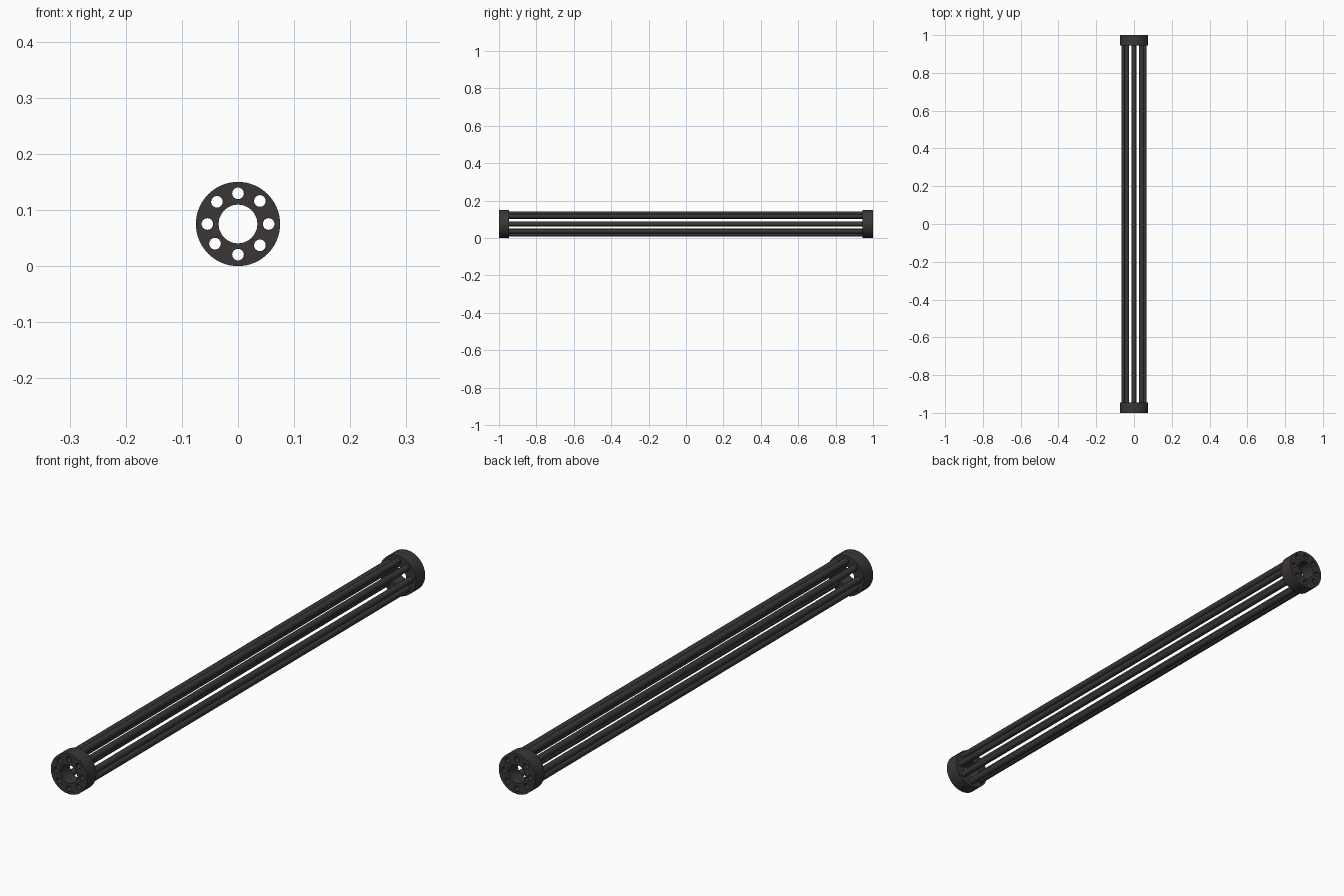
import bpy, math

if "Cube" in bpy.data.objects:
    bpy.data.objects.remove(bpy.data.objects["Cube"])

CZ = 0.075          # axis height
CAP = 0.055         # end cap length
ROD_R, HOLE_R = 0.0122, 0.0104
RODS = [(0, .0545), (.039, .041), (.0545, 0), (.039, -.038),
        (0, -.0545), (-.041, -.035), (-.0545, 0), (-.0375, .0395)]

mat = bpy.data.materials.new("charcoal")
mat.diffuse_color = (0.042, 0.037, 0.036, 1)
mat.use_nodes = True
mat.node_tree.nodes["Principled BSDF"].inputs["Base Color"].default_value = mat.diffuse_color


def plate(name, circles, y, length):
    """Extrude a filled outline of circles (x, z, radius, sides) along y."""
    cu = bpy.data.curves.new(name, 'CURVE')
    cu.dimensions = '2D'
    cu.fill_mode = 'BOTH'
    cu.extrude = length / 2
    for cx, cz, r, n in circles:
        sp = cu.splines.new('POLY')
        sp.points.add(n - 1)
        for i, p in enumerate(sp.points):
            a = 2 * math.pi * i / n
            p.co = (cx + r * math.cos(a), cz + r * math.sin(a), 0, 1)
        sp.use_cyclic_u = True
    ob = bpy.data.objects.new(name, cu)
    bpy.context.collection.objects.link(ob)
    ob.location = (0, y, CZ)
    ob.rotation_euler = (math.pi / 2, 0, 0)
    bpy.ops.object.select_all(action='DESELECT')
    ob.select_set(True)
    bpy.context.view_layer.objects.active = ob
    bpy.ops.object.convert(target='MESH')
    ob = bpy.context.object
    ob.data.materials.clear()
    ob.data.materials.append(mat)
    bpy.ops.object.mode_set(mode='EDIT')
    bpy.ops.mesh.select_all(action='SELECT')
    bpy.ops.mesh.remove_doubles(threshold=0.00001)
    bpy.ops.mesh.normals_make_consistent(inside=False)
    bpy.ops.object.mode_set(mode='OBJECT')
    bpy.ops.object.shade_smooth_by_angle(angle=math.radians(35))
    return ob


# end caps: rings with a central bore and eight rod sockets
for name, s in (("front_cap", -1), ("back_cap", 1)):
    plate(name, [(0, 0, .075, 64), (0, 0, .0345, 48)] +
          [(x, z, HOLE_R, 24) for x, z in RODS], s * (1 - CAP / 2), CAP)

# hollow rods joining the caps
for i, (x, z) in enumerate(RODS):
    plate(f"rod_{i + 1}", [(x, z, ROD_R, 24), (x, z, HOLE_R, 24)], 0, 2 - 2 * CAP + .004)
